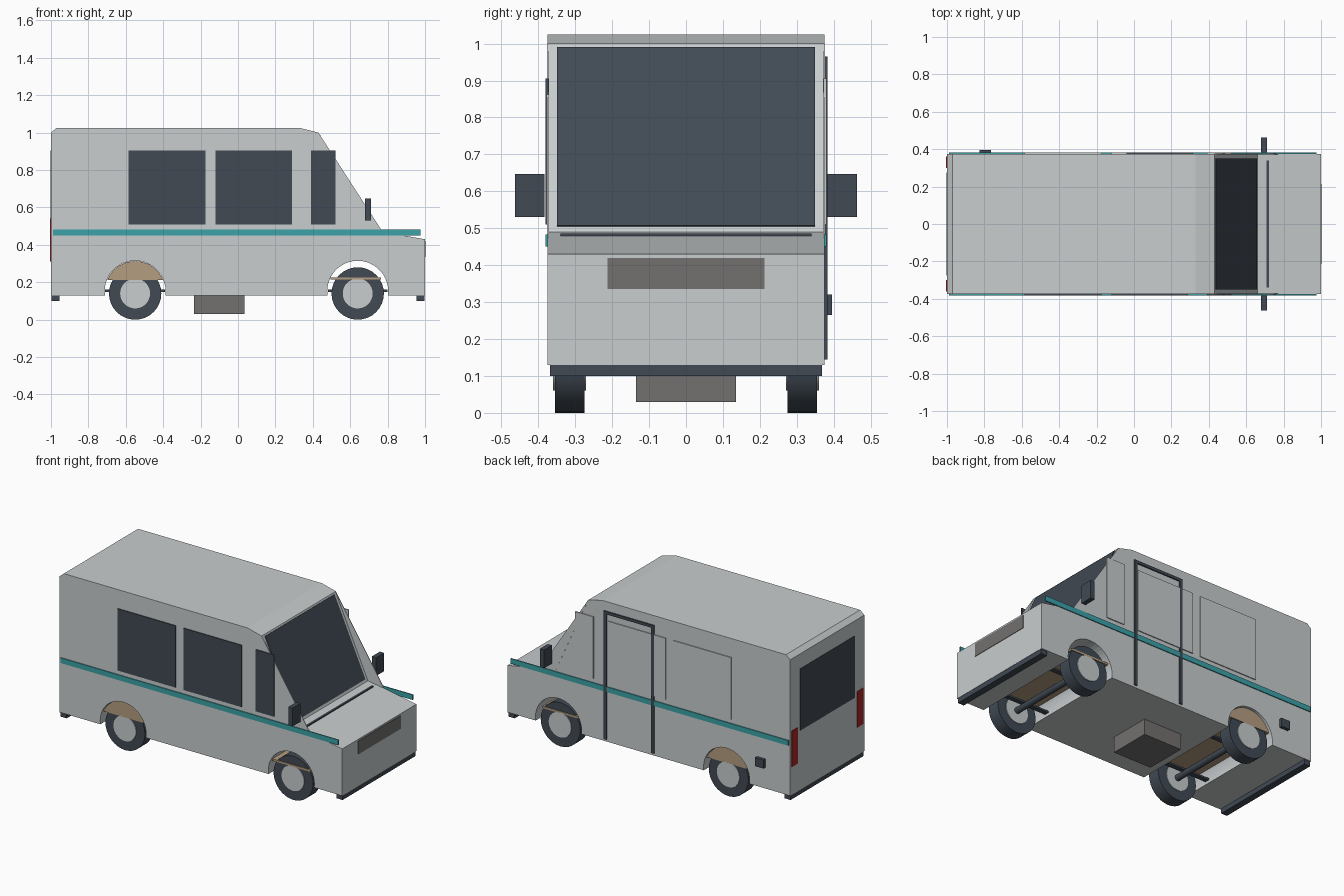
import bpy, bmesh, math
from mathutils import Vector

old = bpy.data.objects.get("Cube")
if old:
    bpy.data.objects.remove(old, do_unlink=True)


def material(name, r, g, b):
    m = bpy.data.materials.new(name)
    m.use_nodes = True
    m.diffuse_color = (r, g, b, 1)
    bsdf = next(n for n in m.node_tree.nodes if n.type == 'BSDF_PRINCIPLED')
    bsdf.inputs["Base Color"].default_value = (r, g, b, 1)
    bsdf.inputs["Roughness"].default_value = 0.7
    return m


WHITE = material("off white paint", 0.58, 0.61, 0.62)
DARK = material("dark slate", 0.052, 0.068, 0.088)
TEAL = material("teal stripe", 0.045, 0.36, 0.39)
GREY = material("mid grey", 0.17, 0.165, 0.16)
TAN = material("tan", 0.46, 0.34, 0.22)
RED = material("tail red", 0.40, 0.02, 0.02)


def finish(name, bm, mat):
    bmesh.ops.recalc_face_normals(bm, faces=bm.faces)
    mesh = bpy.data.meshes.new(name)
    bm.to_mesh(mesh)
    bm.free()
    mesh.materials.append(mat)
    ob = bpy.data.objects.new(name, mesh)
    bpy.context.collection.objects.link(ob)
    return ob


def prism(name, profile, y0, y1, mat):
    """Extrude an (x, z) profile from y0 to y1."""
    bm = bmesh.new()
    face = bm.faces.new([bm.verts.new((x, y0, z)) for x, z in profile])
    ext = bmesh.ops.extrude_face_region(bm, geom=[face])
    moved = [v for v in ext["geom"] if isinstance(v, bmesh.types.BMVert)]
    bmesh.ops.translate(bm, verts=moved, vec=(0, y1 - y0, 0))
    return finish(name, bm, mat)


def box(name, x, y, z, mat):
    """Box from (low, high) ranges."""
    profile = [(x[0], z[0]), (x[1], z[0]), (x[1], z[1]), (x[0], z[1])]
    return prism(name, profile, y[0], y[1], mat)


def side_box(name, x, y, z, mat, side):
    return box(name, x, sorted((y[0] * side, y[1] * side)), z, mat)


def arc(cx, cz, r, start, end, n):
    angles = [start + (end - start) * i / n for i in range(n + 1)]
    return [(cx + r * math.cos(a), cz + r * math.sin(a)) for a in angles]


def disc(name, cx, cz, r, y0, y1, mat, n=32):
    ob = prism(name, arc(cx, cz, r, 0, math.tau, n)[:-1], y0, y1, mat)
    bpy.ops.object.select_all(action='DESELECT')
    ob.select_set(True)
    bpy.context.view_layer.objects.active = ob
    bpy.ops.object.shade_smooth_by_angle(angle=math.radians(35))
    return ob


HALF = 0.375
FLOOR = 0.13
ARCH_R, ARCH_Z = 0.163, 0.152
AXLES = {"rear": -0.55, "front": 0.64}
SIDES = {"left": 1, "right": -1}

# Body shell with wheel arch tunnels
profile = [(-1, FLOOR), (-1, 1.0), (-0.97, 1.025), (0.33, 1.025),
           (0.43, 1.0), (0.66, 0.49), (1, 0.43), (1, FLOOR)]
dip = math.asin((ARCH_Z - FLOOR) / ARCH_R)
for cx in (AXLES["front"], AXLES["rear"]):
    profile += arc(cx, ARCH_Z, ARCH_R, -dip, math.pi + dip, 24)
prism("body", profile, -HALF, HALF, WHITE)

# Windshield glass lying on the sloped face
top, base = Vector((0.43, 1.0)), Vector((0.66, 0.49))
along = base - top
out = Vector((-along.y, along.x)).normalized() * 0.004
a, b = top + along * 0.02, top + along * 0.97
prism("windshield", [a - out, b - out, b + out, a + out], -0.35, 0.35, DARK)

# Side details
windows = {"rear": (-0.585, -0.175), "middle": (-0.12, 0.29), "front": (0.39, 0.52)}
for label, s in SIDES.items():
    prism(label + "_windshield_fin", [(0.43, 1.0), (0.66, 0.487), (0.77, 0.475)],
          s * (HALF - 0.004), s * (HALF + 0.001), WHITE)
    for place, span in windows.items():
        side_box(f"{label}_{place}_window", span, (HALF - 0.002, HALF + 0.006),
                 (0.51, 0.905), DARK if s < 0 else WHITE, s)
    side_box(label + "_belt_stripe", (-0.99, 0.975), (HALF - 0.001, HALF + 0.006),
             (0.45, 0.483), TEAL, s)
    side_box(label + "_mirror", (0.68, 0.71), (0.383, 0.463), (0.53, 0.647), DARK, s)
    side_box(label + "_tail_light", (-1.004, -0.995), (0.30, 0.36), (0.31, 0.54), RED, s)

# Sliding door frame and fuel flap on the left
trim = (HALF - 0.001, HALF + 0.008)
box("door_frame_rear", (-0.04, -0.02), trim, (0.145, 0.965), DARK)
box("door_frame_front", (0.295, 0.315), trim, (0.145, 0.965), DARK)
box("door_frame_top", (-0.04, 0.315), trim, (0.947, 0.965), DARK)
box("fuel_flap", (-0.825, -0.765), (HALF - 0.001, 0.395), (0.265, 0.32), DARK)

# Front and rear details
box("rear_window", (-1.003, -0.995), (-0.275, 0.275), (0.51, 0.905), DARK)
box("grille", (0.995, 1.003), (-0.213, 0.213), (0.335, 0.42), GREY)
box("wiper", (0.708, 0.722), (-0.34, 0.34), (0.472, 0.486), DARK)
box("front_bumper", (0.955, 0.998), (-0.368, 0.368), (0.1, FLOOR), DARK)
box("rear_bumper", (-0.998, -0.955), (-0.368, 0.368), (0.1, FLOOR), DARK)

# Underside
box("under_tank", (-0.235, 0.035), (-0.135, 0.135), (0.03, FLOOR), GREY)
lift = math.asin((0.212 - ARCH_Z) / ARCH_R)
prism("rear_arch_liner", arc(AXLES["rear"], ARCH_Z, ARCH_R - 0.002, lift, math.pi - lift, 16),
      -0.36, 0.36, TAN)
box("front_arch_plate", (0.495, 0.765), (-0.36, 0.36), (0.214, 0.226), TAN)

# Wheels, axles and springs
for place, cx in AXLES.items():
    disc(place + "_axle", cx, 0.14, 0.02, -0.28, 0.28, DARK, 12)
    for label, s in SIDES.items():
        disc(f"{place}_{label}_tyre", cx, 0.14, 0.14, s * 0.275, s * 0.355, DARK)
        disc(f"{place}_{label}_hub", cx, 0.14, 0.08, s * 0.271, s * 0.36, WHITE)
        side_box(f"{place}_{label}_spring", (cx - 0.16, cx + 0.16), (0.185, 0.215),
                 (0.148, 0.16), DARK, s)
